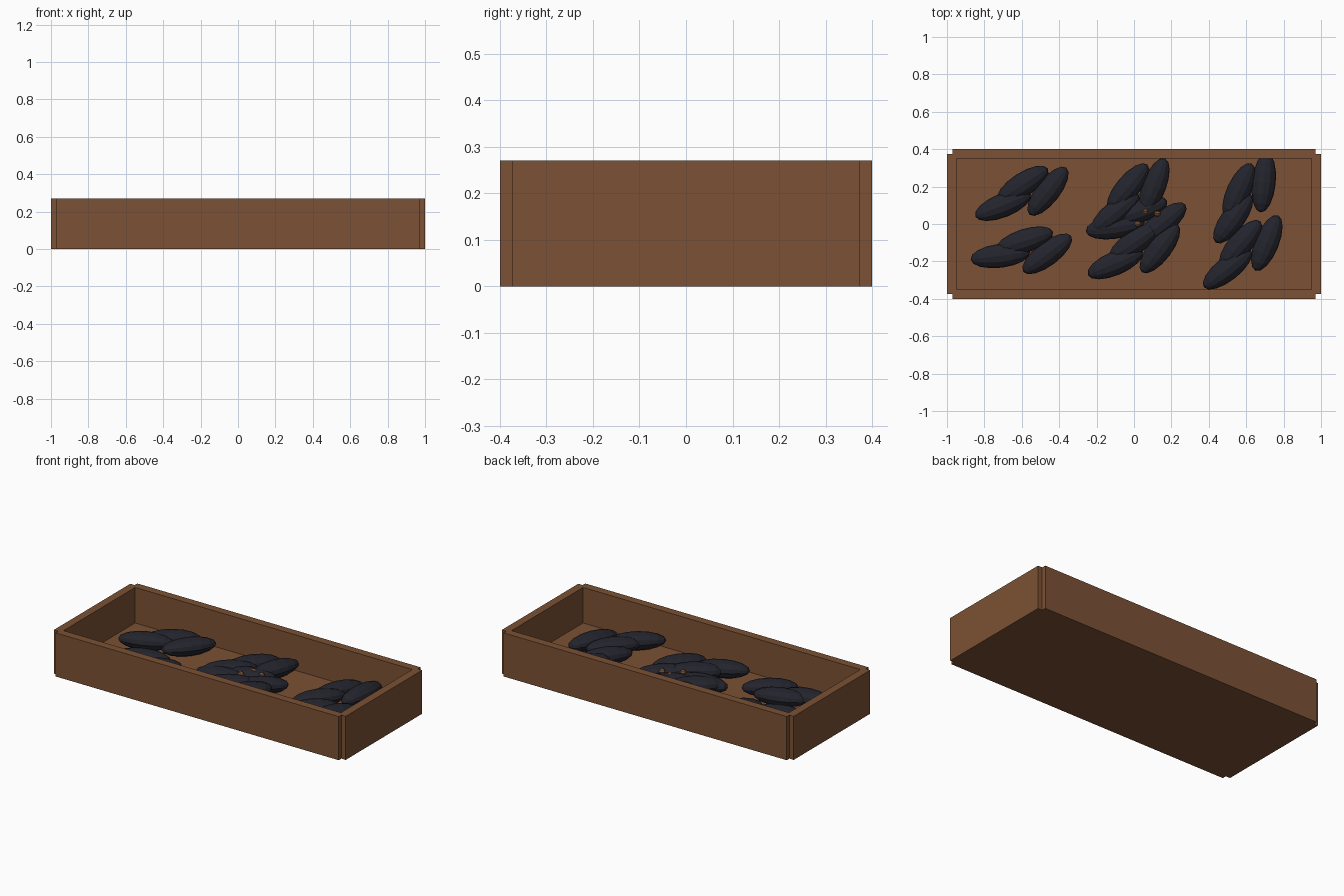
import bpy, bmesh, math
from mathutils import Matrix, Vector

if "Cube" in bpy.data.objects:
    bpy.data.objects.remove(bpy.data.objects["Cube"])


def material(name, col):
    m = bpy.data.materials.new(name)
    m.diffuse_color = (*col, 1)
    m.use_nodes = True
    m.node_tree.nodes["Principled BSDF"].inputs["Base Color"].default_value = m.diffuse_color
    return m


WOOD = material("brown_wood", (0.2, 0.083, 0.035))
DARK = material("dark_blue_black", (0.017, 0.017, 0.026))


def finish(name, bm, mat):
    me = bpy.data.meshes.new(name)
    bm.to_mesh(me)
    bm.free()
    me.materials.append(mat)
    ob = bpy.data.objects.new(name, me)
    bpy.context.collection.objects.link(ob)
    return ob


def box(name, lo, hi):
    lo, hi = Vector(lo), Vector(hi)
    bm = bmesh.new()
    bmesh.ops.create_cube(bm, size=1, matrix=Matrix.Translation((lo + hi) / 2)
                          @ Matrix.Diagonal((*(hi - lo), 1)))
    return finish(name, bm, WOOD)


def ellipsoid(name, centre, radii, angle, mat, segs=12, rings=8):
    bm = bmesh.new()
    # poles point along the length of the pod
    bmesh.ops.create_uvsphere(
        bm, u_segments=segs, v_segments=rings, radius=1,
        matrix=Matrix.Translation(centre) @ Matrix.Rotation(angle, 4, 'Z')
        @ Matrix.Diagonal((*radii, 1)) @ Matrix.Rotation(math.pi / 2, 4, 'Y'))
    return finish(name, bm, mat)


# tray: floor, long walls and end walls, with notched corners
H = 0.27
box("tray_floor", (-0.96, -0.36, 0), (0.96, 0.36, 0.05))
for s, side in ((-1, "front"), (1, "back")):
    y = sorted((s * 0.35, s * 0.4))
    box(side + "_wall", (-0.97, y[0], 0), (0.97, y[1], H))
for s, side in ((-1, "left"), (1, "right")):
    x = sorted((s * 0.95, s * 1.0))
    box(side + "_wall", (x[0], -0.374, 0), (x[1], 0.374, H))

# clusters of three pods: position of the first pod, height, turn in degrees
CLUSTERS = [(-0.70, 0.10, 0.102, 0), (-0.715, -0.17, 0.102, -15),
            (-0.10, 0.06, 0.102, 17), (-0.10, -0.21, 0.102, 1),
            (-0.10, -0.015, 0.09, -13),
            (0.53, 0.03, 0.102, 32), (0.50, -0.24, 0.102, 16)]
PODS = [(0, 0, 22), (0.105, 0.11, 33), (0.24, 0.075, 52)]
for i, (cx, cy, cz, turn) in enumerate(CLUSTERS):
    rot = Matrix.Rotation(math.radians(turn), 3, 'Z')
    for j, (px, py, a) in enumerate(PODS):
        c = Vector((cx, cy, cz)) + rot @ Vector((px, py, 0))
        ellipsoid(f"pod_{i}_{j}", c, (0.16, 0.064, 0.052),
                  math.radians(a + turn), DARK)

# small brown stem tips among the middle pods
for k, (x, y) in enumerate(((0.06, 0.07), (0.02, 0.0), (0.125, 0.055))):
    ellipsoid(f"stem_tip_{k}", (x, y, 0.125), (0.018, 0.016, 0.02), 0, WOOD, 8, 6)
